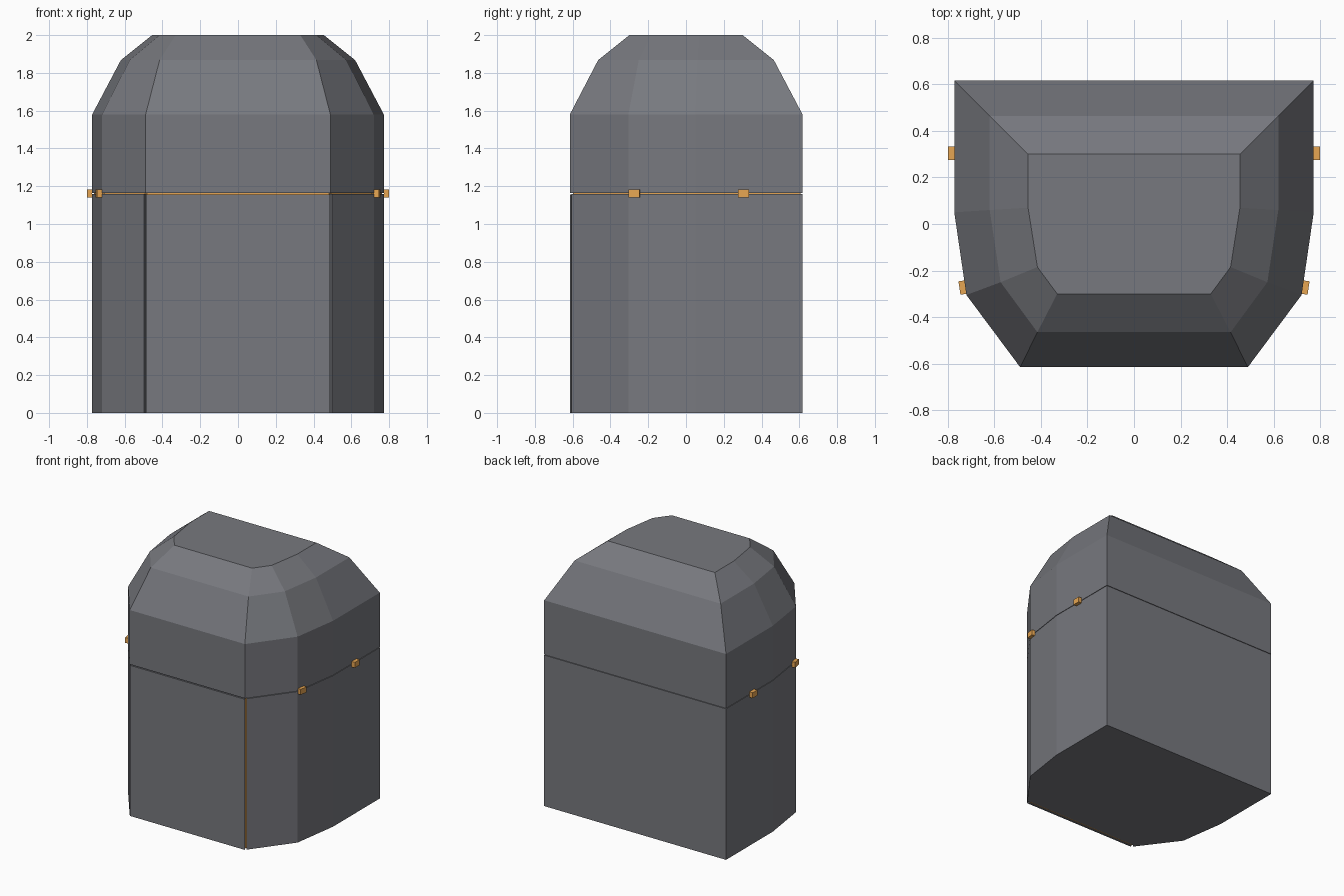
import bpy, bmesh, math

if "Cube" in bpy.data.objects:
    bpy.data.objects.remove(bpy.data.objects["Cube"])


def material(name, rgb):
    mat = bpy.data.materials.new(name)
    mat.diffuse_color = (*rgb, 1)
    mat.use_nodes = True
    mat.node_tree.nodes["Principled BSDF"].inputs["Base Color"].default_value = mat.diffuse_color
    return mat


orange = material("orange", (0.80, 0.38, 0.085))
dark_grey = material("dark_grey", (0.185, 0.19, 0.21))


def loft(name, levels, mat):
    """Stack mirrored outlines: each level is (z, right-hand points from back to front)."""
    bm = bmesh.new()
    rings = []
    for z, half in levels:
        pts = [(-x, y) for x, y in half] + [(x, y) for x, y in reversed(half)]
        rings.append([bm.verts.new((x, y, z)) for x, y in pts])
    n = len(rings[0])
    bm.faces.new(rings[0][::-1])
    bm.faces.new(rings[-1])
    for low, high in zip(rings, rings[1:]):
        for i in range(n):
            j = (i + 1) % n
            bm.faces.new((low[i], low[j], high[j], high[i]))
    bmesh.ops.recalc_face_normals(bm, faces=bm.faces)
    mesh = bpy.data.meshes.new(name)
    bm.to_mesh(mesh)
    bm.free()
    mesh.materials.append(mat)
    ob = bpy.data.objects.new(name, mesh)
    bpy.context.collection.objects.link(ob)
    return ob


# domed lid with faceted shoulders
full = [(0.772, 0.617), (0.772, 0.05), (0.72, -0.305), (0.489, -0.615)]
shoulder = [(0.62, 0.465), (0.62, 0.06), (0.573, -0.25), (0.415, -0.465)]
top = [(0.455, 0.30), (0.455, 0.07), (0.415, -0.185), (0.33, -0.30)]
loft("lid", [(1.163, full), (1.58, full), (1.868, shoulder), (2.0, top)], dark_grey)

# body shell with a shallow recess at the front for the door
body = full[:3] + [(0.4965, -0.605), (0.484, -0.585)]
loft("body", [(0, body), (1.159, body)], dark_grey)

# front door panel
door = [(0.478, -0.599), (0.488, -0.615)]
loft("door", [(0, door), (1.156, door)], dark_grey)

# orange lining seen through the seams
lining = [(0.762, 0.607), (0.762, 0.05), (0.709, -0.30), (0.482, -0.598)]
loft("lining", [(0.004, lining), (1.2, lining)], orange)

# small hinge blocks on both sides of the seam
for side, label in ((1, "right"), (-1, "left")):
    for x, y, turn, place in ((0.786, 0.305, 0, "back"), (0.736, -0.273, -8.5, "front")):
        bpy.ops.mesh.primitive_cube_add(size=1, location=(side * x, y, 1.161),
                                        rotation=(0, 0, side * math.radians(turn)))
        block = bpy.context.object
        block.name = f"hinge_{place}_{label}"
        block.scale = (0.028, 0.058, 0.042)
        block.data.materials.append(orange)
